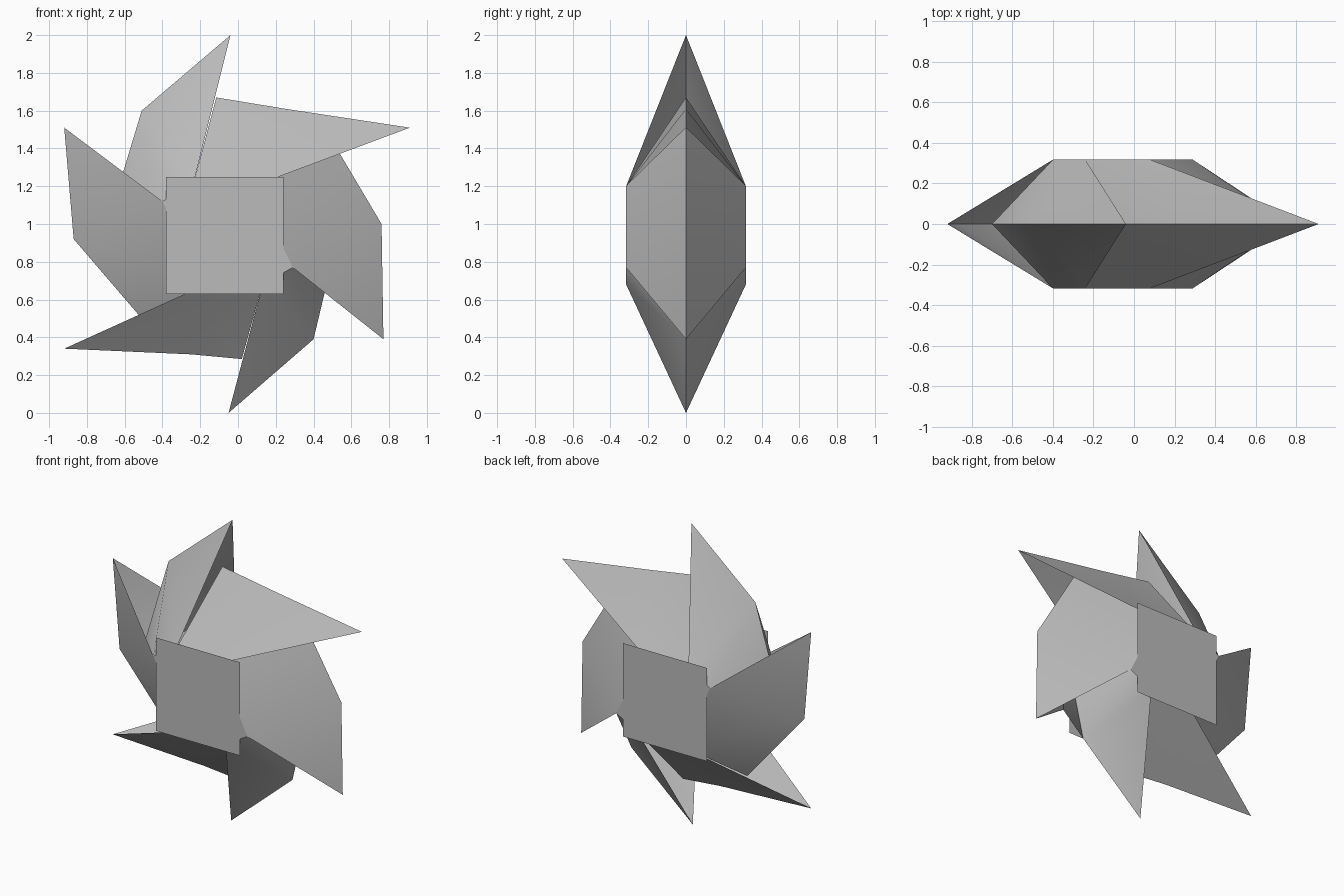
import bpy, bmesh, math

cube = bpy.data.objects.get("Cube")
if cube:
    bpy.data.objects.remove(cube)

HALF = 0.32      # half depth of the hub
HUB_Y = 0.317    # hub plates sit just inside the square caps

grey = bpy.data.materials.new("plain_grey")
grey.use_nodes = True
grey.diffuse_color = (0.5, 0.5, 0.5, 1)
grey.node_tree.nodes["Principled BSDF"].inputs["Base Color"].default_value = (0.5, 0.5, 0.5, 1)


def make_object(name, faces, smooth=False):
    """Build an object from faces given as lists of points, merging shared points."""
    bm = bmesh.new()
    for face in faces:
        bm.faces.new([bm.verts.new(p) for p in face])
    bmesh.ops.remove_doubles(bm, verts=bm.verts, dist=0.0005)
    mesh = bpy.data.meshes.new(name)
    bm.to_mesh(mesh)
    bm.free()
    mesh.materials.append(grey)
    obj = bpy.data.objects.new(name, mesh)
    bpy.context.collection.objects.link(obj)
    if smooth:
        bpy.ops.object.select_all(action='DESELECT')
        obj.select_set(True)
        bpy.context.view_layer.objects.active = obj
        bpy.ops.object.shade_smooth_by_angle(angle=math.radians(40))
    return obj


def front_and_back(faces):
    """Add the y mirror of every face, with its winding reversed."""
    return faces + [[(x, -y, z) for x, y, z in reversed(f)] for f in faces]


# Hub corners (x, z), clockwise from the top left
hub = [(-0.24, 1.2), (0.08, 1.2), (0.29, 0.77),
       (0.13, 0.68), (-0.17, 0.68), (-0.40, 1.12)]

# Ridge of each blade (x, z): tip, shoulder, inner end
ridges = {
    "top_blade": [(-0.04, 2.0), (-0.51, 1.6), (-0.70, 0.97)],
    "upper_left_side_blade": [(0.91, 1.51), (0.25, 1.61), (-0.115, 1.67)],
    "left_side_blade": [(0.77, 0.39), (0.76, 1.0), (0.44, 1.54)],
    "bottom_blade": [(-0.05, 0.0), (0.40, 0.39), (0.55, 1.02)],
    "lower_right_side_blade": [(-0.92, 0.34), (-0.25, 0.31), (0.02, 0.285)],
    "right_side_blade": [(-0.92, 1.51), (-0.87, 0.92), (-0.45, 0.43)],
}

# Folded blades, open along the leading edge
for i, (name, ridge) in enumerate(ridges.items()):
    lead, trail = [(x, -HUB_Y, z) for x, z in (hub[i], hub[i - 1])]
    tip, shoulder, inner = [(x, 0, z) for x, z in ridge]
    sheet = [[lead, tip, shoulder], [lead, shoulder, trail], [trail, shoulder, inner]]
    make_object(name, front_and_back(sheet), smooth=True)

# Six-sided hub plates
make_object("hub_plates", front_and_back([[(x, -HUB_Y, z) for x, z in reversed(hub)]]))

# Square caps on the front and back
square = [(-0.38, 0.63), (0.24, 0.63), (0.24, 1.25), (-0.38, 1.25)]
make_object("square_caps", front_and_back([[(x, -HALF, z) for x, z in square]]))
